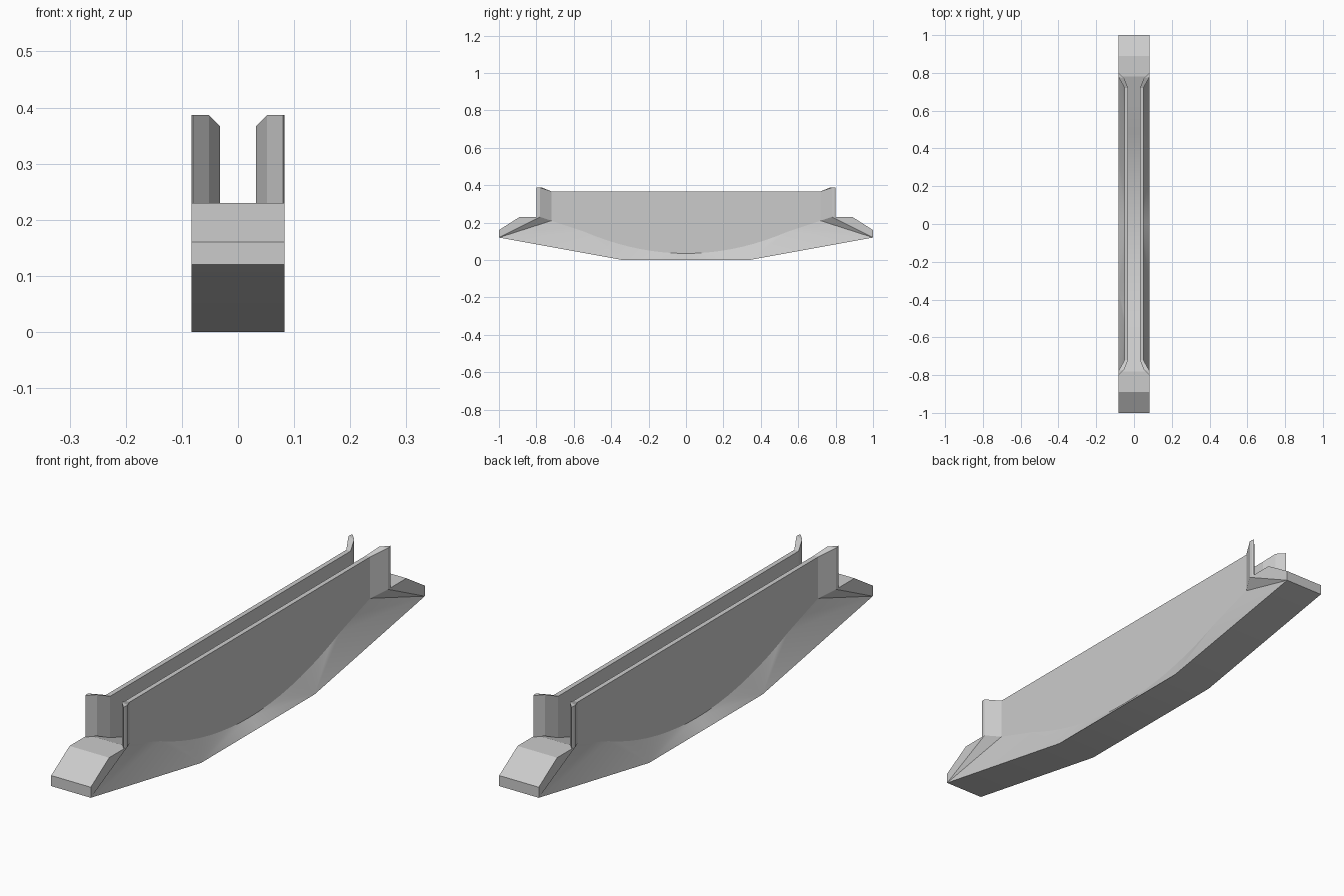
import bpy, bmesh, math

if "Cube" in bpy.data.objects:
    bpy.data.objects.remove(bpy.data.objects["Cube"])

W = 0.083            # half width of the base
OUT, INN = 0.05, 0.032   # outer and inner wall faces


def floor_z(y):
    # dished floor: parabola in the middle, straight ramps to the ends
    if y <= 0.54:
        return 0.035 + 0.115 * (y / 0.54) ** 2
    return 0.15 + (y - 0.54) / 0.24 * 0.08


def build(name, faces):
    # mirror quarter-model faces into all four quadrants and weld them
    bm = bmesh.new()
    for sx in (1, -1):
        for sy in (1, -1):
            for f in faces:
                bm.faces.new([bm.verts.new((sx * x, sy * y, z)) for x, y, z in f])
    bmesh.ops.remove_doubles(bm, verts=bm.verts, dist=1e-5)
    bmesh.ops.recalc_face_normals(bm, faces=bm.faces)
    me = bpy.data.meshes.new(name)
    bm.to_mesh(me)
    bm.free()
    ob = bpy.data.objects.new(name, me)
    bpy.context.collection.objects.link(ob)
    bpy.ops.object.select_all(action='DESELECT')
    ob.select_set(True)
    bpy.context.view_layer.objects.active = ob
    bpy.ops.object.shade_smooth_by_angle(angle=math.radians(12))
    return ob


ys = [0.06 * i for i in range(10)] + [0.63, 0.72]


def mid(p):
    return (0, p[1], p[2])


# base: dished top, tapered sides, blunt raised ends
curve = [(OUT, y, floor_z(y)) for y in ys]
keel0, keel1, tip = (W, 0, 0), (W, 0.34, 0), (W, 1, 0.12)
rim = [(W, 0.78, 0.23), (W, 0.89, 0.23), (W, 1, 0.16), tip]
faces = [[curve[0], keel0, keel1], [curve[9], keel1, tip],
         [curve[-1], tip, rim[0]], rim]
for i, (a, b) in enumerate(zip(curve, curve[1:])):
    faces.append([a, b, keel1 if i < 9 else tip])       # flared side fan
top = curve + rim + [keel1, keel0]
for a, b in zip(top, top[1:]):
    faces.append([mid(a), a, b, mid(b)])                # strip to centre line
build("base", faces)

# side walls: thin upright panels with flared, slightly taller ends
sections = [((OUT, y), (INN, y), floor_z(y), 0.367) for y in ys]
sections += [((W, 0.78), (0.052, 0.77), 0.23, 0.387),
             ((W, 0.793), (0.08, 0.80), 0.23, 0.387)]
rings = [[(*o, z0), (*o, z1), (*n, z1), (*n, z0)] for o, n, z0, z1 in sections]
faces = [rings[-1]]
for a, b in zip(rings, rings[1:]):
    for k in range(4):
        j = (k + 1) % 4
        faces.append([a[k], a[j], b[j], b[k]])
build("side_walls", faces)
